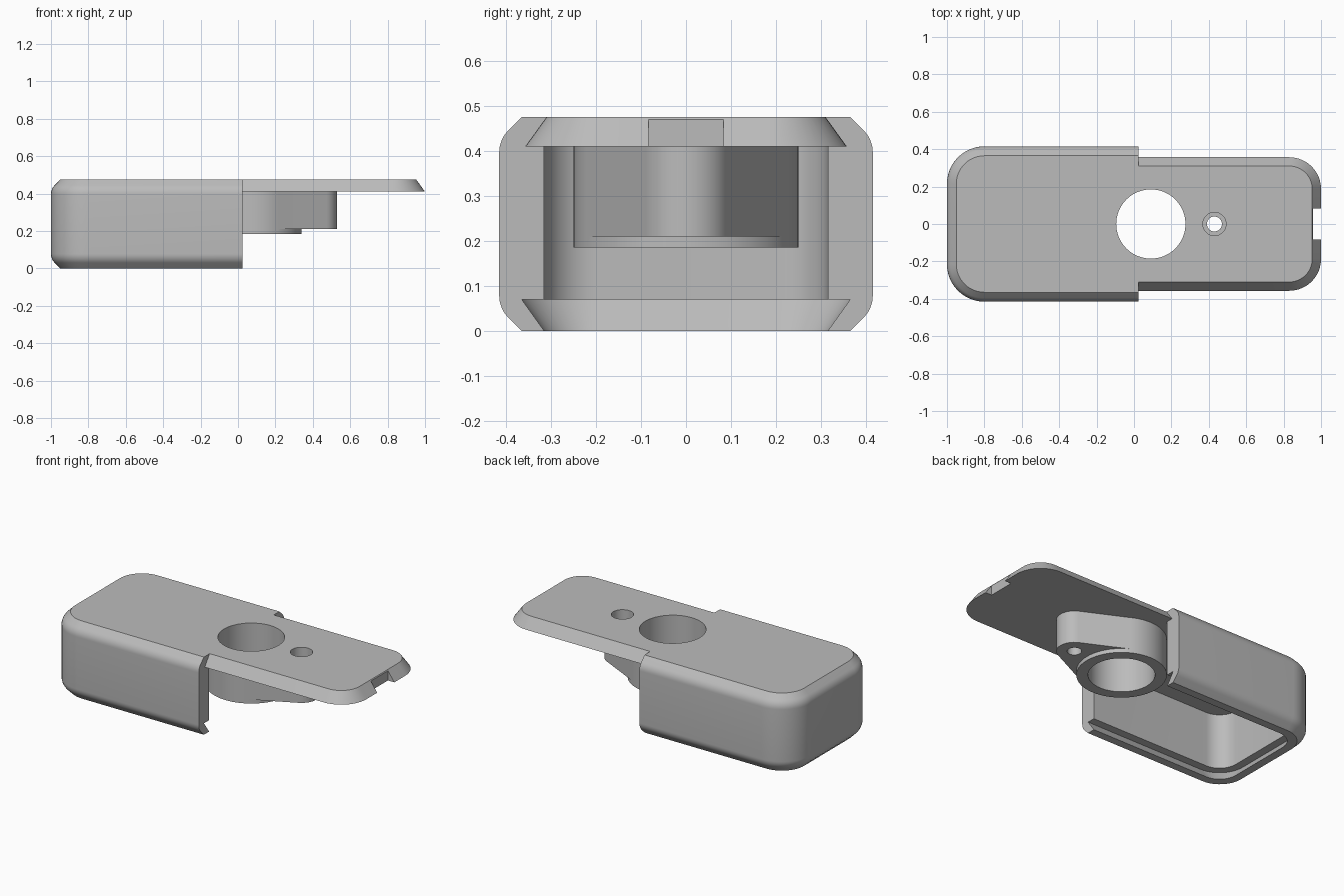
import bpy, bmesh, math

if "Cube" in bpy.data.objects:
    bpy.data.objects.remove(bpy.data.objects["Cube"], do_unlink=True)

grey = bpy.data.materials.new("plain grey")
grey.use_nodes = True
COLOUR = (0.5, 0.5, 0.5, 1)
grey.diffuse_color = COLOUR
grey.node_tree.nodes["Principled BSDF"].inputs["Base Color"].default_value = COLOUR


def loft(name, loops):
    """Skin a stack of (z, outline) loops into a closed solid."""
    bm = bmesh.new()
    rings = [[bm.verts.new((x, y, z)) for x, y in pts] for z, pts in loops]
    for a, b in zip(rings, rings[1:]):
        for i in range(len(a)):
            j = (i + 1) % len(a)
            bm.faces.new((a[i], a[j], b[j], b[i]))
    bm.faces.new(rings[0])
    bm.faces.new(rings[-1])
    bmesh.ops.recalc_face_normals(bm, faces=bm.faces)
    mesh = bpy.data.meshes.new(name)
    bm.to_mesh(mesh)
    bm.free()
    mesh.materials.append(grey)
    obj = bpy.data.objects.new(name, mesh)
    bpy.context.collection.objects.link(obj)
    return obj


def arc(cx, cy, r, start, end, n):
    return [(cx + r * math.cos(math.radians(start + (end - start) * i / n)),
             cy + r * math.sin(math.radians(start + (end - start) * i / n)))
            for i in range(n + 1)]


def tongue(square_x, round_x, half_y, r):
    """Rectangle with two rounded corners at round_x, square at square_x."""
    s = 1 if round_x > square_x else -1
    cx = abs(round_x) - r
    corner = arc(cx, half_y - r, r, 0, 90, 12)
    side = [(s * x, y) for x, y in corner] + [(square_x, half_y)]
    return side + [(x, -y) for x, y in reversed(side)]


def circle(x, r, n=64):
    return arc(x, 0, r, 0, 360, n)[:-1]


def combine(target, tool, operation):
    mod = target.modifiers.new(operation, 'BOOLEAN')
    mod.operation = operation
    mod.solver = 'EXACT'
    mod.object = tool
    bpy.context.view_layer.objects.active = target
    bpy.ops.object.modifier_apply(modifier=mod.name)
    bpy.data.objects.remove(tool, do_unlink=True)


HEIGHT, CEILING, LEDGE = 0.475, 0.41, 0.07
HUB_X, SCREW_X, MOUTH_X = 0.09, 0.43, 0.025

# Outer shell: chamfer blending into an arc, mirrored top to bottom
edge = [(0, 0.05)]
R = 0.068
for k in range(7):
    a = math.radians(45 - 7.5 * k)
    edge.append((0.03 + R * (math.sin(math.pi / 4) - math.sin(a)), R * (1 - math.cos(a))))
edge += [(HEIGHT - z, d) for z, d in reversed(edge)]
body = loft("sliding_housing", [
    (z, tongue(MOUTH_X, -1 + d, 0.415 - d, 0.2 - d)) for z, d in edge])

# Open cavity with a dovetail groove around the bottom
steps = [(CEILING, 0.1), (LEDGE, 0.1), (LEDGE, 0.05), (-0.014, 0.11)]
combine(body, loft("cavity_cutter", [
    (z, tongue(0.2, -1 + d, 0.415 - d, 0.215 - d)) for z, d in steps]), 'DIFFERENCE')

# Dovetail tongue plate
combine(body, loft("tongue_plate", [
    (z, tongue(-0.05, 1 - d, 0.357 - d, 0.17 - d))
    for z, d in ((CEILING, 0), (HEIGHT, 0.047))]), 'UNION')

# Hub ring and tapered screw arm beneath the plate
combine(body, loft("hub", [(z, circle(HUB_X, 0.25)) for z in (0.185, 0.44)]), 'UNION')
big, small = 0.249, 0.1
tilt = math.degrees(math.acos((big - small) / (SCREW_X - HUB_X)))
arm = arc(SCREW_X, 0, small, -tilt, tilt, 16) + arc(HUB_X, 0, big, tilt, 360 - tilt, 40)
combine(body, loft("screw_arm", [(z, arm) for z in (0.21, 0.44)]), 'UNION')

# Bore, counterbored screw hole and end notch
for x, r, low in ((HUB_X, 0.185, 0), (SCREW_X, 0.062, 0.27), (SCREW_X, 0.04, 0)):
    combine(body, loft("hole_cutter", [(z, circle(x, r)) for z in (low, 0.6)]), 'DIFFERENCE')
notch = [(0.957, -0.083), (1.1, -0.083), (1.1, 0.083), (0.957, 0.083)]
combine(body, loft("notch_cutter", [(z, notch) for z in (0.3, 0.6)]), 'DIFFERENCE')

bpy.ops.object.select_all(action='DESELECT')
body.select_set(True)
bpy.context.view_layer.objects.active = body
bpy.ops.object.shade_smooth_by_angle(angle=math.radians(25))
